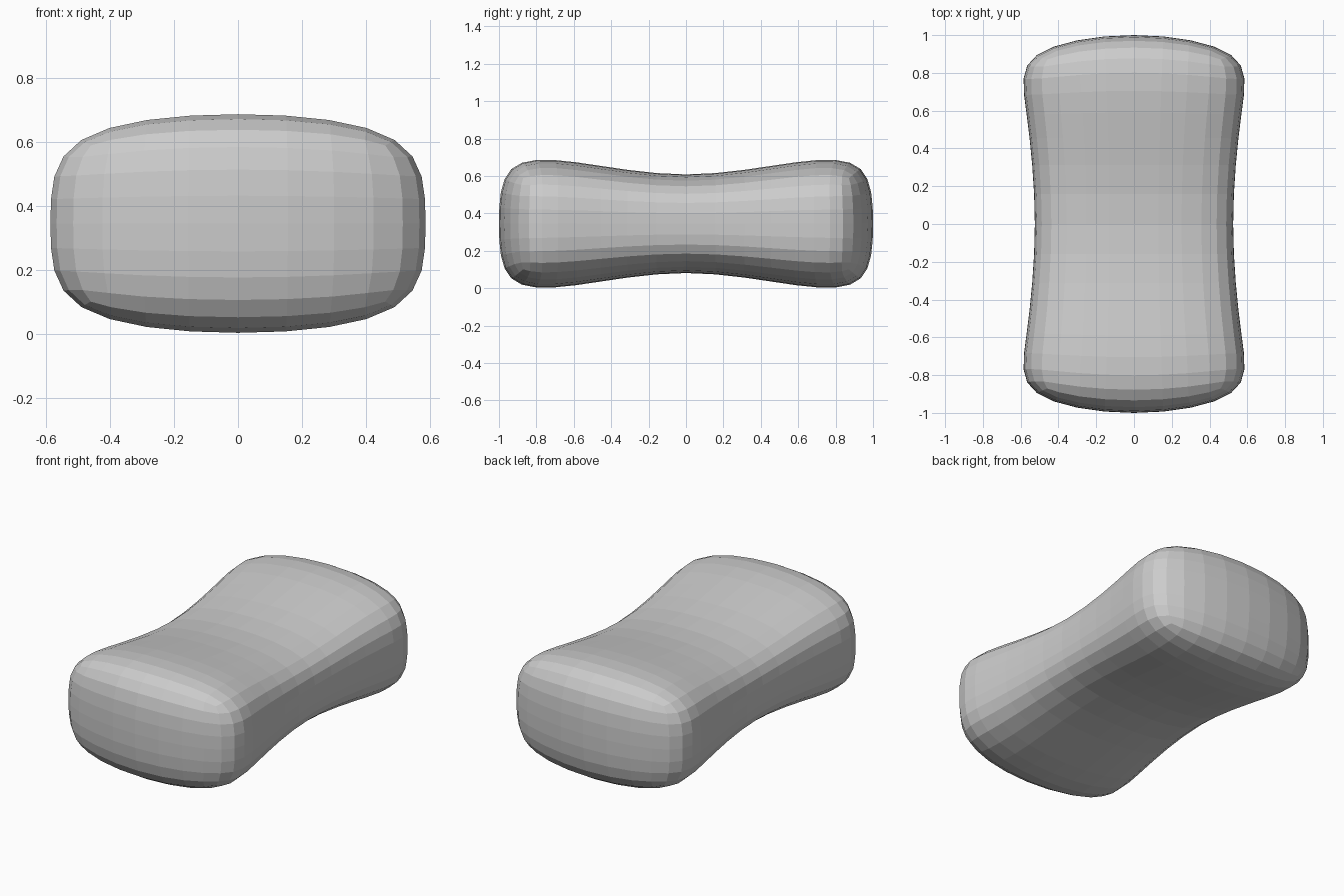
import bpy, bmesh

if "Cube" in bpy.data.objects:
    bpy.data.objects.remove(bpy.data.objects["Cube"])

# Control cage stations along y (0 = waist, 1 = shoulder, 2 = end)
WIDTH = [0.5025, 0.57, 0.628]       # half width
Z_MID = [0.234, 0.373, 0.373]       # half height on the centre line
Z_EDGE = [0.192, 0.306, 0.306]      # half height at the long edges
SHOULDER_Y = 0.638
CENTRE_Z = 0.345


def end_y(i, k):
    # bulged end cap: centre, top/bottom, side, corner
    if i == 0:
        return 1.0425 if k == 0 else 1.03
    return 0.93 if k == 0 else 0.91


def cage_point(i, j, k):
    s = abs(j)
    y = (0, SHOULDER_Y, end_y(i, k))[s]
    h = Z_MID[s] if i == 0 else Z_EDGE[s]
    return (i * WIDTH[s], y if j >= 0 else -y, CENTRE_Z + k * h)


bm = bmesh.new()
cache = {}


def vert(i, j, k):
    if (i, j, k) not in cache:
        cache[i, j, k] = bm.verts.new(cage_point(i, j, k))
    return cache[i, j, k]


def face(*keys):
    bm.faces.new([vert(*key) for key in keys])


for s in (-1, 1):
    for a in (-1, 0):
        # top, bottom and long sides
        for j in range(-2, 2):
            face((a, j, s), (a + 1, j, s), (a + 1, j + 1, s), (a, j + 1, s))
            face((s, j, a), (s, j + 1, a), (s, j + 1, a + 1), (s, j, a + 1))
        # end caps
        for k in (-1, 0):
            face((a, 2 * s, k), (a + 1, 2 * s, k), (a + 1, 2 * s, k + 1), (a, 2 * s, k + 1))

bmesh.ops.recalc_face_normals(bm, faces=bm.faces[:])
mesh = bpy.data.meshes.new("pillow_block")
bm.to_mesh(mesh)
bm.free()

# Soft waisted block, flat shaded
block = bpy.data.objects.new("pillow_block", mesh)
bpy.context.collection.objects.link(block)
sub = block.modifiers.new("rounding", 'SUBSURF')
sub.levels = 2
sub.render_levels = 2
